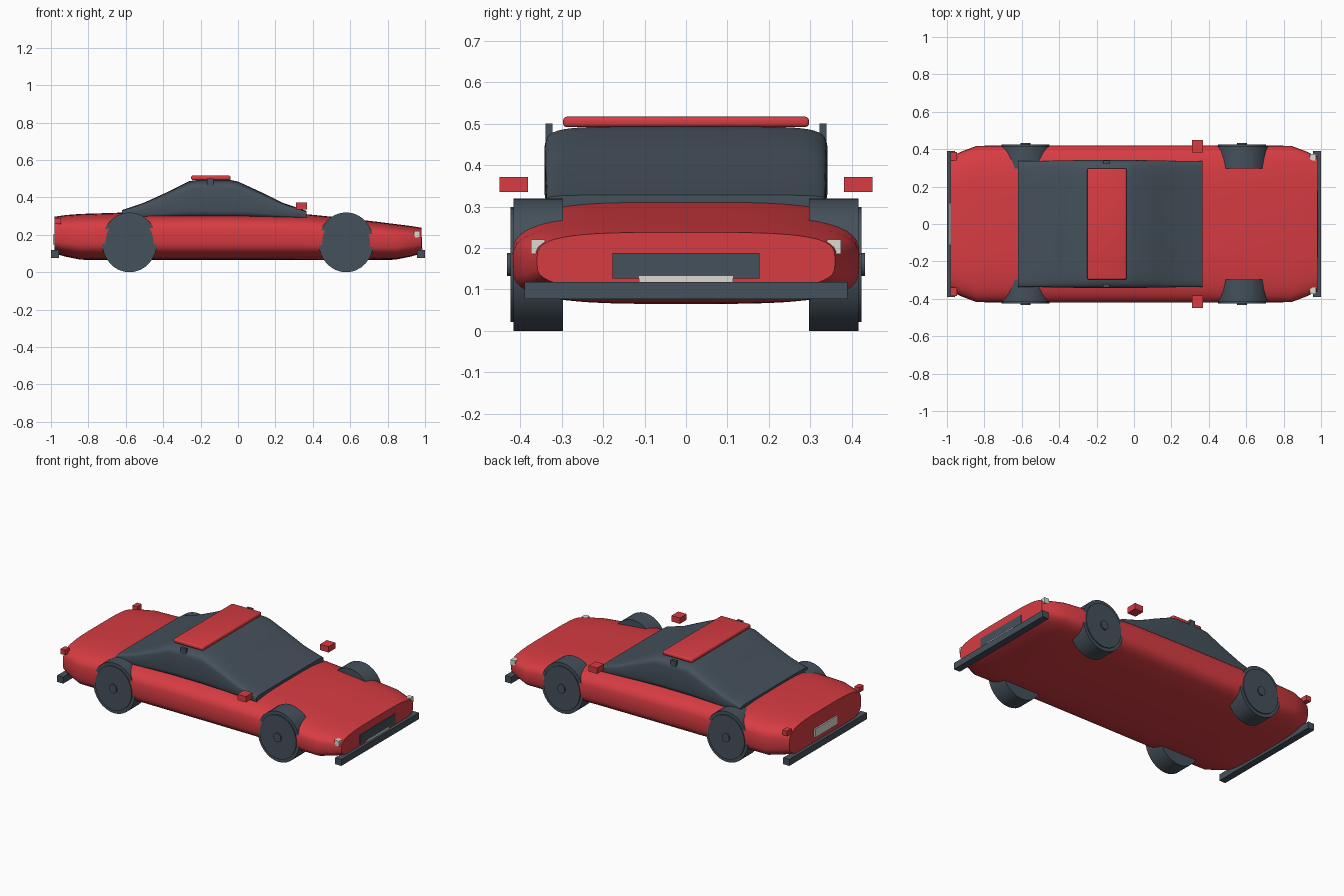
import bpy, bmesh, math
from mathutils import Matrix, Vector

cube = bpy.data.objects.get("Cube")
if cube:
    bpy.data.objects.remove(cube)


def material(name, rgb):
    m = bpy.data.materials.new(name)
    m.use_nodes = True
    m.diffuse_color = (*rgb, 1)
    m.node_tree.nodes["Principled BSDF"].inputs["Base Color"].default_value = (*rgb, 1)
    return m


RED = material("red paint", (0.68, 0.045, 0.055))
DARK = material("dark slate", (0.06, 0.082, 0.105))
PALE = material("pale lamp", (0.72, 0.70, 0.63))


def finish(bm, name, mat, smooth=None):
    bmesh.ops.recalc_face_normals(bm, faces=bm.faces)
    mesh = bpy.data.meshes.new(name)
    bm.to_mesh(mesh)
    bm.free()
    mesh.materials.append(mat)
    ob = bpy.data.objects.new(name, mesh)
    bpy.context.collection.objects.link(ob)
    if smooth:
        bpy.ops.object.select_all(action="DESELECT")
        ob.select_set(True)
        bpy.context.view_layer.objects.active = ob
        bpy.ops.object.shade_smooth_by_angle(angle=math.radians(smooth))
    return ob


def box(name, mat, x, y, z, bevel=0):
    """Box from (low, high) pairs on each axis."""
    bm = bmesh.new()
    bmesh.ops.create_cube(bm, size=1)
    for v in bm.verts:
        v.co = [a + (b - a) * (c + 0.5) for (a, b), c in zip((x, y, z), v.co)]
    if bevel:
        bmesh.ops.bevel(bm, geom=bm.edges[:], offset=bevel, segments=3,
                        profile=0.5, affect="EDGES")
    return finish(bm, name, mat, 40 if bevel else None)


def loft(name, mat, sections, power, smooth, count=48):
    """Skin rounded-box sections given as (x, half width, bottom, top)."""
    def bend(c):
        return math.copysign(abs(c) ** (2 / power), c)
    bm = bmesh.new()
    rings = []
    for x, w, lo, hi in sections:
        mid, h = (lo + hi) / 2, (hi - lo) / 2
        angles = [2 * math.pi * i / count for i in range(count)]
        rings.append([bm.verts.new((x, w * bend(math.cos(a)), mid + h * bend(math.sin(a))))
                      for a in angles])
    for r, s in zip(rings, rings[1:]):
        for i in range(count):
            j = (i + 1) % count
            bm.faces.new((r[i], r[j], s[j], s[i]))
    bm.faces.new(rings[0])
    bm.faces.new(rings[-1])
    return finish(bm, name, mat, smooth)


def disc(bm, x, z, y0, y1, rx, rz):
    """Elliptical drum lying along y."""
    shape = (Matrix.Translation(Vector((x, (y0 + y1) / 2, z)))
             @ Matrix.Diagonal((rx, abs(y1 - y0), rz, 1))
             @ Matrix.Rotation(math.pi / 2, 4, "X"))
    bmesh.ops.create_cone(bm, cap_ends=True, segments=32, radius1=1, radius2=1,
                          depth=1, matrix=shape)


# Body shell and cabin
loft("body", RED, [(-0.98, 0.36, 0.10, 0.297), (-0.92, 0.388, 0.083, 0.306),
                   (-0.84, 0.418, 0.067, 0.312), (-0.62, 0.42, 0.065, 0.319),
                   (0.0, 0.42, 0.065, 0.317), (0.36, 0.42, 0.065, 0.311),
                   (0.62, 0.42, 0.065, 0.285), (0.84, 0.418, 0.067, 0.258),
                   (0.92, 0.388, 0.083, 0.248), (0.98, 0.36, 0.10, 0.238)], 3.6, 40)
loft("cabin", DARK, [(-0.62, 0.337, 0.285, 0.332), (-0.50, 0.338, 0.285, 0.373),
                     (-0.37, 0.340, 0.285, 0.432), (-0.26, 0.342, 0.285, 0.487),
                     (-0.22, 0.342, 0.285, 0.493), (-0.04, 0.342, 0.285, 0.493),
                     (0.0, 0.342, 0.285, 0.485), (0.12, 0.340, 0.285, 0.430),
                     (0.235, 0.338, 0.285, 0.373), (0.365, 0.337, 0.285, 0.328)], 7, 35)
box("roof_panel", RED, (-0.25, -0.04), (-0.297, 0.297), (0.492, 0.517), 0.009)

# Parts mirrored across the two sides
for s, side in ((1, "left"), (-1, "right")):
    def across(a, b):
        return tuple(sorted((s * a, s * b)))
    for x, end in ((0.578, "front"), (-0.58, "rear")):
        bm = bmesh.new()
        disc(bm, x, 0.16, s * 0.297, s * 0.417, 0.147, 0.16)
        disc(bm, x, 0.16, s * 0.41, s * 0.424, 0.128, 0.139)
        disc(bm, x, 0.16, s * 0.42, s * 0.432, 0.026, 0.028)
        finish(bm, f"{end}_{side}_wheel", DARK, 40)
    box(f"{side}_mirror", RED, (0.31, 0.37), across(0.382, 0.45), (0.335, 0.372))
    box(f"{side}_pillar", DARK, (-0.167, -0.13), across(0.322, 0.339), (0.32, 0.50))
    box(f"{side}_headlight", PALE, (0.94, 0.972), across(0.34, 0.374), (0.185, 0.22))
    box(f"{side}_tail_light", RED, (-0.98, -0.947), across(0.34, 0.385), (0.258, 0.29))

# Bumpers, grille and blank plates
for lo, hi, end in ((0.957, 1.0, "front"), (-1.0, -0.957, "rear")):
    box(f"{end}_bumper", DARK, (lo, hi), (-0.39, 0.39), (0.077, 0.118))
box("grille", DARK, (0.976, 0.984), (-0.178, 0.178), (0.127, 0.188))
box("front_plate", PALE, (0.979, 0.987), (-0.113, 0.113), (0.10, 0.132))
box("rear_plate", PALE, (-0.989, -0.98), (-0.113, 0.113), (0.148, 0.202))
